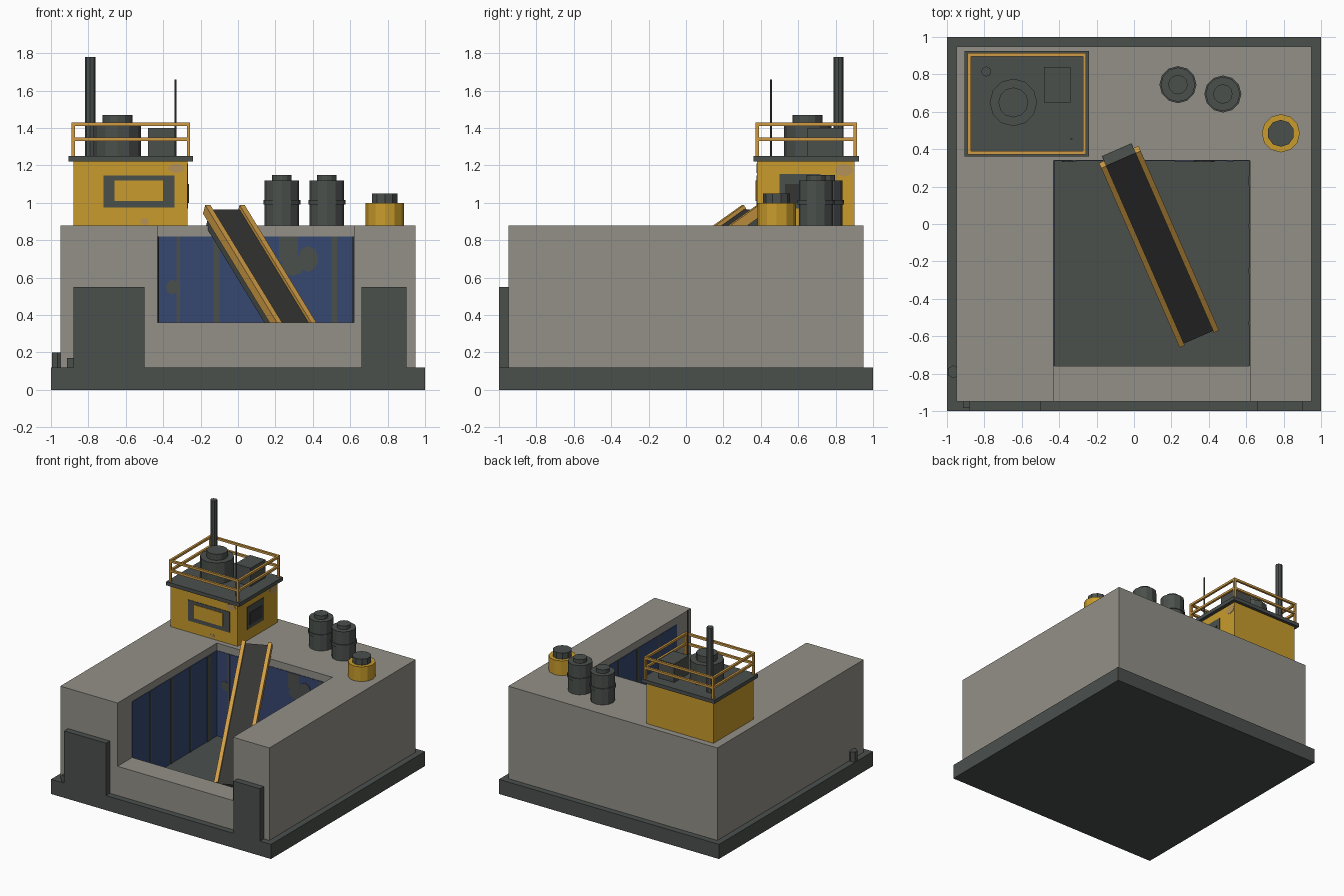
import bpy, bmesh, math
from mathutils import Matrix, Vector

if "Cube" in bpy.data.objects:
    bpy.data.objects.remove(bpy.data.objects["Cube"], do_unlink=True)


def material(name, r, g, b):
    m = bpy.data.materials.new(name)
    m.use_nodes = True
    m.diffuse_color = (r, g, b, 1)
    bsdf = next(n for n in m.node_tree.nodes if n.type == "BSDF_PRINCIPLED")
    bsdf.inputs["Base Color"].default_value = (r, g, b, 1)
    bsdf.inputs["Roughness"].default_value = 0.8
    return m


CONCRETE = material("concrete", 0.29, 0.28, 0.245)
STEEL = material("dark steel", 0.07, 0.08, 0.073)
BELT = material("black rubber", 0.035, 0.036, 0.034)
YELLOW = material("yellow paint", 0.58, 0.33, 0.025)
ORANGE = material("railing orange", 0.62, 0.33, 0.06)
BLUE = material("blue panel", 0.037, 0.063, 0.16)
RUST = material("worn paint", 0.46, 0.29, 0.10)


def finish(name, bm, mat):
    bmesh.ops.recalc_face_normals(bm, faces=bm.faces)
    mesh = bpy.data.meshes.new(name)
    bm.to_mesh(mesh)
    bm.free()
    mesh.materials.append(mat)
    obj = bpy.data.objects.new(name, mesh)
    bpy.context.collection.objects.link(obj)
    return obj


def box(name, mat, x, y, z, matrix=None):
    """Box from (low, high) ranges on each axis."""
    lo, hi = Vector((x[0], y[0], z[0])), Vector((x[1], y[1], z[1]))
    bm = bmesh.new()
    bmesh.ops.create_cube(bm, size=1, matrix=Matrix.Translation((lo + hi) / 2)
                          @ Matrix.Diagonal((*(hi - lo), 1)))
    if matrix:
        bm.transform(matrix)
    return finish(name, bm, mat)


def cylinder(name, mat, x, y, z0, z1, r, sides=12):
    bm = bmesh.new()
    bmesh.ops.create_cone(bm, cap_ends=True, segments=sides, radius1=r, radius2=r,
                          depth=z1 - z0, matrix=Matrix.Translation((x, y, (z0 + z1) / 2)))
    return finish(name, bm, mat)


def cut(obj, x, y, z):
    """Carve a box out of an object and discard the cutter."""
    cutter = box("cutter", CONCRETE, x, y, z)
    cutter.hide_render = True
    mod = obj.modifiers.new("cut", "BOOLEAN")
    mod.operation, mod.solver, mod.object = "DIFFERENCE", "EXACT", cutter
    bpy.context.view_layer.objects.active = obj
    bpy.ops.object.modifier_apply(modifier=mod.name)
    bpy.data.objects.remove(cutter, do_unlink=True)


# Base slab and concrete body with an open-fronted pit
FLOOR, DECK = 0.12, 0.88
PX, PY = (-0.43, 0.62), (-0.76, 0.34)
box("base_slab", STEEL, (-1, 1), (-1, 1), (0, FLOOR))
body = box("concrete_body", CONCRETE, (-0.95, 0.95), (-0.95, 0.95), (FLOOR, DECK))
cut(body, PX, PY, (0, 1))
cut(body, PX, (-1.1, -0.7), (0.36, 1))

# Front buttresses and small debris blocks
box("buttress_right", STEEL, (-0.88, -0.5), (-1, -0.95), (FLOOR, 0.55))
box("buttress_left", STEEL, (0.66, 0.9), (-1, -0.95), (FLOOR, 0.55))
cylinder("side_stub", STEEL, -0.965, -0.79, FLOOR, 0.2, 0.035, 6)
box("front_stub", STEEL, (-0.915, -0.88), (-0.985, -0.95), (FLOOR, 0.17))

# Blue pit lining with dark seams
T = 0.004
WALL = (FLOOR, 0.82)
box("back_lining", BLUE, PX, (PY[1] - T, PY[1]), WALL)
for x, w in ((-0.32, 0.02), (-0.115, 0.03), (0.515, 0.03)):
    box("back_seam", STEEL, (x - w / 2, x + w / 2), (PY[1] - 2 * T, PY[1] - T), WALL)
for side, x, inward in (("right", PX[0], 1), ("left", PX[1], -1)):
    a, b = x + inward * T, x + inward * 2 * T
    box(side + "_lining", BLUE, sorted((x, a)), PY, WALL)
    for y, w in ((-0.53, 0.02), (-0.25, 0.03), (-0.01, 0.02), (0.23, 0.05)):
        box(side + "_seam", STEEL, sorted((a, b)), (y - w / 2, y + w / 2), WALL)


def patch(name, mat, origin, rx, rz, along="x", sides=8):
    """Thin flat stain plate facing the front, or the left side."""
    bm = bmesh.new()
    turn = Matrix.Rotation(math.pi / 2, 4, "X")
    if along == "y":
        turn = Matrix.Rotation(math.pi / 2, 4, "Z") @ turn
    bmesh.ops.create_cone(bm, cap_ends=True, segments=sides, radius1=1, radius2=1, depth=T,
                          matrix=Matrix.Translation(origin) @ turn
                          @ Matrix.Diagonal((rx, rz, 1, 1)))
    return finish(name, bm, mat)


# Grime on the back lining
box("grime_streak", STEEL, (0.22, 0.32), (PY[1] - 2 * T, PY[1] - T), (0.69, 0.82))
for x, z, rx, rz in ((0.29, 0.66, 0.065, 0.05), (0.375, 0.7, 0.055, 0.07), (-0.35, 0.55, 0.035, 0.04)):
    patch("grime_spot", STEEL, (x, PY[1] - 1.5 * T, z), rx, rz)

# Conveyor, built along local -y then tilted and turned into the pit
top, low = Vector((-0.07, 0.345, 0.965)), Vector((0.345, -0.605, 0.285))
run = low - top
length = run.length
side = run.cross(Vector((0, 0, 1))).normalized() * -1
up = side.cross(-run).normalized()
place = Matrix((side, -run.normalized(), up)).transposed().to_4x4()
place.translation = top
box("conveyor_frame", STEEL, (-0.085, 0.085), (-length, 0), (-0.11, -0.004), place)
box("conveyor_belt", BELT, (-0.085, 0.085), (-length, 0), (-0.004, 0), place)
for s in (-1, 1):
    box("conveyor_rail", ORANGE, sorted((s * 0.085, s * 0.115)), (-length, 0.012),
        (-0.035, 0.02), place)

# Control cabin with roof slab
CX, CY, ROOF = (-0.88, -0.27), (0.38, 0.9), 1.25
box("cabin", YELLOW, CX, CY, (DECK, 1.22))
box("cabin_roof", STEEL, (-0.905, -0.24), (0.36, 0.925), (1.22, ROOF))
box("front_window_frame", STEEL, (-0.72, -0.34), (CY[0] - T, CY[0]), (0.975, 1.145))
box("front_window_pane", YELLOW, (-0.66, -0.4), (CY[0] - 2 * T, CY[0] - T), (1.01, 1.12))
box("side_window_frame", STEEL, (CX[1], CX[1] + T), (0.5, 0.72), (0.97, 1.155))
box("side_window_pane", BELT, (CX[1] + T, CX[1] + 2 * T), (0.53, 0.69), (1.0, 1.1))
patch("worn_front_low", RUST, (-0.5, CY[0], 0.9), 0.022, 0.02)
patch("worn_front_high", RUST, (-0.33, CY[0], 1.185), 0.045, 0.025)
patch("worn_side", RUST, (CX[1], 0.845, 1.175), 0.05, 0.035, "y")

# Roof railing
RX, RY, R = (-0.88, -0.265), (0.38, 0.905), 0.009
for x in RX:
    for y in RY:
        box("railing_post", ORANGE, (x - R, x + R), (y - R, y + R), (ROOF, 1.43))
for z in (1.34, 1.42):
    for y in RY:
        box("railing_bar", ORANGE, RX, (y - R, y + R), (z - R, z + R))
    for x in RX:
        box("railing_bar", ORANGE, (x - R, x + R), RY, (z - R, z + R))

# Roof equipment
cylinder("roof_vent", STEEL, -0.645, 0.65, ROOF, 1.42, 0.127)
cylinder("roof_vent_cap", STEEL, -0.645, 0.65, 1.42, 1.47, 0.08)
box("roof_unit", STEEL, (-0.48, -0.34), (0.65, 0.84), (ROOF, 1.4))
cylinder("exhaust_stack", STEEL, -0.79, 0.815, ROOF, 1.78, 0.027, 8)
cylinder("antenna", STEEL, -0.335, 0.455, ROOF, 1.66, 0.006, 6)

# Steel drums on the deck
for x, y in ((0.235, 0.745), (0.475, 0.695)):
    cylinder("drum", STEEL, x, y, DECK, 1.12, 0.092)
    cylinder("drum_band", STEEL, x, y, 0.99, 1.015, 0.099)
    cylinder("drum_cap", STEEL, x, y, 1.12, 1.15, 0.052)

# Yellow tank with a dark cap
cylinder("tank", YELLOW, 0.785, 0.485, DECK, 1.0, 0.102)
cylinder("tank_cap", STEEL, 0.785, 0.485, 1.0, 1.05, 0.072, 10)
